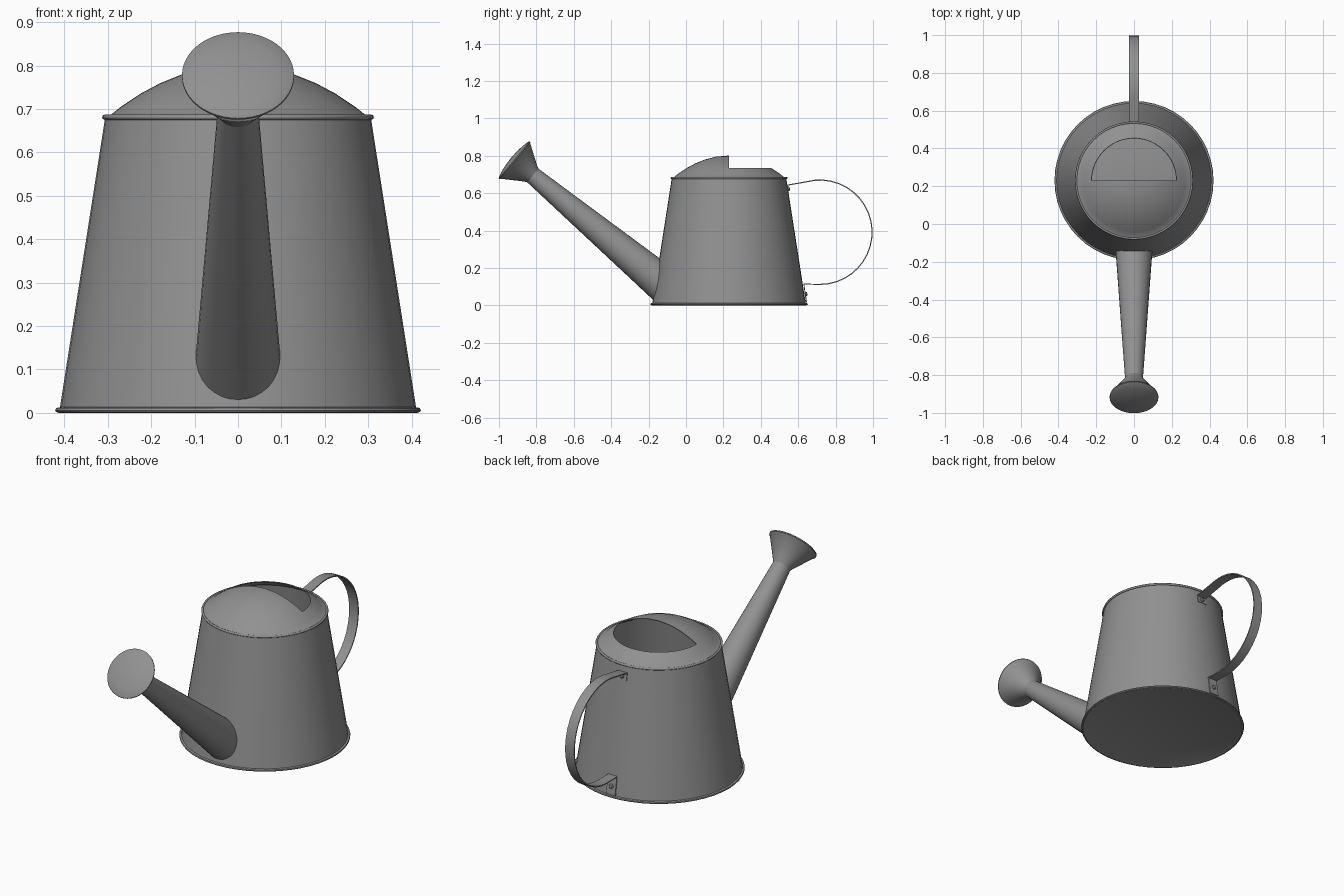
import bpy, bmesh, math
from mathutils import Vector, Matrix

if "Cube" in bpy.data.objects:
    bpy.data.objects.remove(bpy.data.objects["Cube"])

metal = bpy.data.materials.new("grey_metal")
metal.diffuse_color = (0.28, 0.285, 0.28, 1)
metal.use_nodes = True
metal.node_tree.nodes["Principled BSDF"].inputs["Base Color"].default_value = metal.diffuse_color


def finish(bm, name, thick=0.0, offset=-1, angle=35):
    me = bpy.data.meshes.new(name)
    bm.to_mesh(me)
    bm.free()
    ob = bpy.data.objects.new(name, me)
    bpy.context.collection.objects.link(ob)
    me.materials.append(metal)
    bpy.ops.object.select_all(action='DESELECT')
    ob.select_set(True)
    bpy.context.view_layer.objects.active = ob
    if thick:
        mod = ob.modifiers.new("thickness", 'SOLIDIFY')
        mod.thickness = thick
        mod.offset = offset
        bpy.ops.object.modifier_apply(modifier=mod.name)
    bpy.ops.object.shade_smooth_by_angle(angle=math.radians(angle))
    return ob


def lathe(profile, origin, axis=(0, 0, 1), segs=48):
    """Spin (radius, height) points about an axis through origin."""
    bm = bmesh.new()
    rings = []
    for r, h in profile:
        rings.append([bm.verts.new((r * math.cos(2 * math.pi * i / segs),
                                    r * math.sin(2 * math.pi * i / segs), h))
                      for i in range(segs)])
    for a, b in zip(rings, rings[1:]):
        for i in range(segs):
            j = (i + 1) % segs
            bm.faces.new((a[i], a[j], b[j], b[i]))
    bmesh.ops.remove_doubles(bm, verts=bm.verts, dist=1e-5)
    rot = Vector(axis).to_track_quat('Z', 'Y').to_matrix().to_4x4() if axis != (0, 0, 1) else Matrix()
    bm.transform(Matrix.Translation(origin) @ rot)
    return bm


CY = 0.23  # centre of the can

# Tapered can with floor and bottom rim
finish(lathe([(0, 0.003), (0.405, 0.003), (0.412, 0), (0.419, 0.002), (0.421, 0.006), (0.419, 0.011),
              (0.41, 0.013), (0.306, 0.68)], (0, CY, 0)), "can_body", 0.004)

# Rolled rim at the top of the can
ring = [(0.307 + 0.006 * math.cos(t), 0.681 + 0.006 * math.sin(t))
        for t in [2 * math.pi * k / 8 for k in range(9)]]
finish(lathe(ring, (0, CY, 0)), "top_rim", angle=60)

# Domed lid with the rear half of the crown left open
bm = lathe([(0.306, 0.683), (0.291, 0.688), (0.27, 0.705), (0.225, 0.735), (0.18, 0.759),
            (0.13, 0.779), (0.07, 0.795), (0, 0.801)], (0, CY, 0))
hole = [f for f in bm.faces if f.calc_center_median().y > CY
        and f.calc_center_median().z > 0.735]
bmesh.ops.delete(bm, geom=hole, context='FACES')
# short lip closing the step down from the crown
finish(bm, "lid_dome", 0.004)

# Spout
axis = Vector((0, -0.769, 0.64))
tip = Vector((0, -0.822, 0.697))
finish(lathe([(0.1, -0.93), (0.047, 0.0)], tip, axis, 32), "spout")

# Sprinkler rose: funnel with a gently bulging face
finish(lathe([(0.047, -0.005), (0.055, 0.012), (0.124, 0.118), (0.129, 0.121), (0.129, 0.126),
              (0.122, 0.13), (0.09, 0.138), (0.045, 0.144), (0, 0.146)], tip, axis), "rose")

# Strap handle: tab, loop, tab
path = [(0.547, 0.603), (0.541, 0.642), (0.56, 0.646)]
for k in range(22):
    t = math.radians(105 - k * 195 / 21)
    path.append((0.716 + 0.279 * math.cos(t), 0.391 + 0.279 * math.sin(t)))
path += [(0.63, 0.114), (0.644, 0.016)]
bm = bmesh.new()
rows = [[bm.verts.new((x, y, z)) for x in (-0.027, 0.027)] for y, z in path]
for a, b in zip(rows, rows[1:]):
    bm.faces.new((a[0], a[1], b[1], b[0]))
finish(bm, "handle_strap", 0.006, 0)

# Rivets on the handle tabs
for name, y, z in (("upper_rivet", 0.545, 0.623), ("lower_rivet", 0.638, 0.06)):
    finish(lathe([(0.012, 0), (0.012, 0.006), (0.008, 0.01), (0, 0.011)],
                 (0, y, z), (0, 0.988, 0.155), 16), name)
